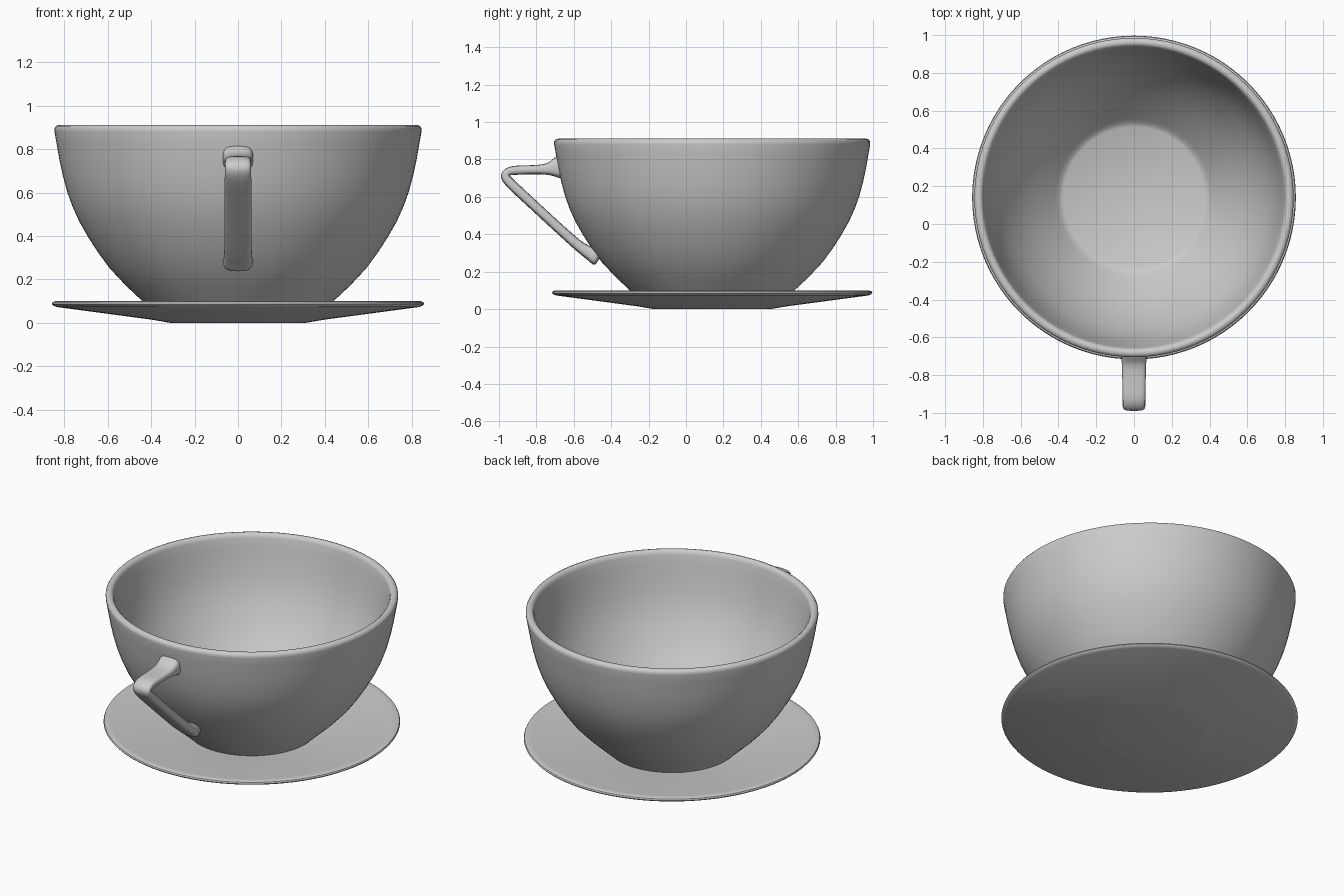
import bpy, bmesh, math
from mathutils import Vector

CY = 0.14  # axis of cup and saucer along y


def finish(name, bm, angle=40):
    bmesh.ops.recalc_face_normals(bm, faces=bm.faces)
    me = bpy.data.meshes.new(name)
    bm.to_mesh(me)
    bm.free()
    ob = bpy.data.objects.new(name, me)
    bpy.context.collection.objects.link(ob)
    bpy.ops.object.select_all(action='DESELECT')
    ob.select_set(True)
    bpy.context.view_layer.objects.active = ob
    bpy.ops.object.shade_smooth_by_angle(angle=math.radians(angle))
    return ob


def bridge(bm, rings):
    for a, b in zip(rings, rings[1:]):
        n = len(a)
        for i in range(n):
            bm.faces.new((a[i], a[(i + 1) % n], b[(i + 1) % n], b[i]))
    bm.faces.new(rings[0])
    bm.faces.new(rings[-1])


def lathe(name, profile, seg=96):
    bm = bmesh.new()
    rings = [[bm.verts.new((r * math.cos(2 * math.pi * i / seg),
                            CY + r * math.sin(2 * math.pi * i / seg), z))
              for i in range(seg)] for r, z in profile]
    bridge(bm, rings)
    return finish(name, bm)


# Cup: outer wall up, rounded rim, inner wall down to the flat floor
outer = [(0.37, 0.035), (0.44, 0.1), (0.515, 0.17), (0.59, 0.25), (0.645, 0.325),
         (0.69, 0.395), (0.73, 0.465), (0.762, 0.535), (0.787, 0.605),
         (0.807, 0.68), (0.823, 0.755), (0.836, 0.83)]
rim = [(0.845, 0.88), (0.845, 0.895), (0.838, 0.906), (0.825, 0.911),
       (0.812, 0.909), (0.802, 0.9), (0.797, 0.885)]
inner = [(0.787, 0.83), (0.773, 0.755), (0.757, 0.68), (0.737, 0.61), (0.711, 0.54),
         (0.68, 0.475), (0.64, 0.405), (0.595, 0.335), (0.54, 0.265),
         (0.475, 0.19), (0.415, 0.125), (0.395, 0.105), (0.375, 0.095)]
lathe("cup", outer + rim + inner)

# Saucer: flat foot, shallow slope, rounded edge, dished top
lathe("saucer", [(0.31, 0.0), (0.33, 0.003), (0.40, 0.015), (0.835, 0.073),
                 (0.850, 0.079), (0.857, 0.087), (0.853, 0.095), (0.840, 0.1),
                 (0.815, 0.098), (0.42, 0.048), (0.36, 0.041), (0.33, 0.04)])

# Handle: rounded section swept along a bent path (y, z, half thickness, half width)
path = [(-0.665, 0.76, 0.065, 0.075), (-0.695, 0.757, 0.056, 0.07), (-0.725, 0.75, 0.035, 0.066),
        (-0.77, 0.746, 0.025, 0.064), (-0.88, 0.744, 0.024, 0.062),
        (-0.945, 0.741, 0.027, 0.06), (-0.975, 0.716, 0.03, 0.06),
        (-0.945, 0.677, 0.028, 0.062), (-0.88, 0.617, 0.027, 0.063),
        (-0.62, 0.376, 0.027, 0.063), (-0.55, 0.318, 0.03, 0.064),
        (-0.495, 0.288, 0.04, 0.068), (-0.46, 0.27, 0.055, 0.074)]
bm = bmesh.new()
rings = []
for k, (y, z, t, w) in enumerate(path):
    p, q = path[max(k - 1, 0)], path[min(k + 1, len(path) - 1)]
    d = Vector((q[0] - p[0], q[1] - p[1])).normalized()
    ring = []
    for i in range(16):
        a = 2 * math.pi * i / 16
        c, s = math.cos(a), math.sin(a)
        u = w * math.copysign(abs(c) ** 0.6, c)
        v = t * math.copysign(abs(s) ** 0.6, s)
        ring.append(bm.verts.new((u, y - d.y * v, z + d.x * v)))
    rings.append(ring)
bridge(bm, rings)
handle = finish("handle", bm, 180)
sub = handle.modifiers.new("smooth", 'SUBSURF')
sub.levels = sub.render_levels = 2
